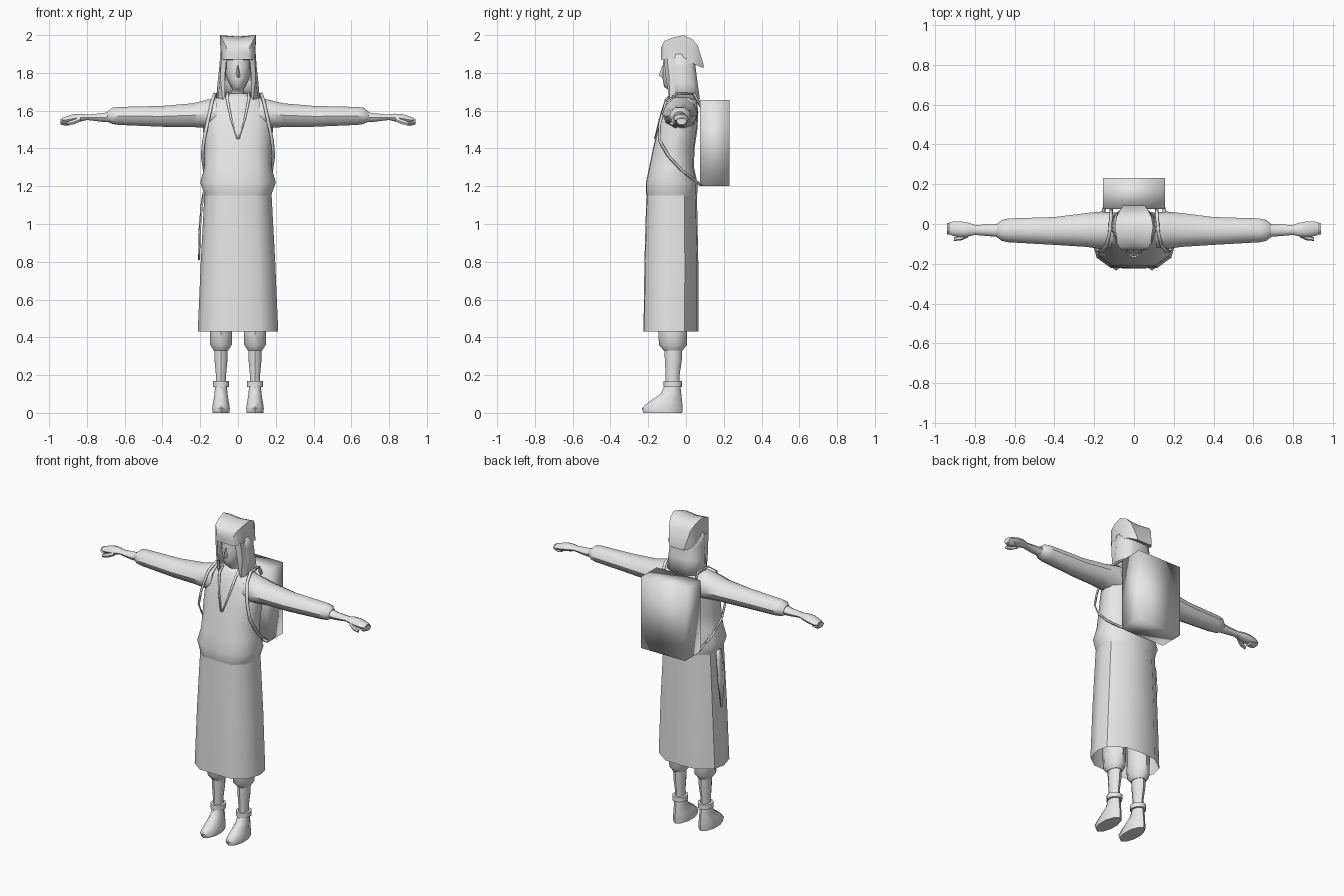
import bpy, bmesh, math
from mathutils import Vector

grey = bpy.data.materials.new("plain_grey")
grey.diffuse_color = (0.8, 0.8, 0.8, 1)


def finish(name, bm, mirror=False, angle=40, thickness=0):
    bmesh.ops.recalc_face_normals(bm, faces=bm.faces)
    me = bpy.data.meshes.new(name)
    bm.to_mesh(me)
    bm.free()
    me.materials.append(grey)
    ob = bpy.data.objects.new(name, me)
    bpy.context.collection.objects.link(ob)
    bpy.ops.object.select_all(action='DESELECT')
    ob.select_set(True)
    bpy.context.view_layer.objects.active = ob
    bpy.ops.object.shade_smooth_by_angle(angle=math.radians(angle))
    if thickness:
        sol = ob.modifiers.new("thickness", 'SOLIDIFY')
        sol.thickness = thickness
        sol.offset = 0
    if mirror:
        ob.modifiers.new("mirror", 'MIRROR')
    return ob


def loft(name, rings, cap_start=True, cap_end=True, closed=True, **kw):
    """Skin a series of point rings."""
    bm = bmesh.new()
    vs = [[bm.verts.new(p) for p in r] for r in rings]
    n = len(vs[0])
    for a, b in zip(vs, vs[1:]):
        for i in range(n if closed else n - 1):
            j = (i + 1) % n
            bm.faces.new((a[i], a[j], b[j], b[i]))
    if closed and cap_start:
        bm.faces.new(vs[0])
    if closed and cap_end:
        bm.faces.new(vs[-1])
    return finish(name, bm, **kw)


def oval(z, rx, y0, y1, cx=0, n=10):
    return [(cx + rx * math.sin(2 * math.pi * i / n),
             (y0 + y1) / 2 - (y1 - y0) / 2 * math.cos(2 * math.pi * i / n), z) for i in range(n)]


# Robe cross-section: flat front, bevelled corners, full sides
HALF = [(0, -1), (.55, -.97), (.88, -.62), (1, 0), (.93, .5), (.5, .95), (0, 1)]
SECTION = HALF + [(-x, y) for x, y in HALF[-2:0:-1]]


def robe_ring(z, rx, y0, y1):
    return [(rx * x, (y0 + y1) / 2 + y * (y1 - y0) / 2, z) for x, y in SECTION]


# Robe: open skirt and bloused torso
loft("robe_skirt", [robe_ring(*r) for r in [
    (.43, .213, -.225, .065), (.8, .197, -.22, .065), (1.15, .178, -.21, .058)]],
    cap_start=False, cap_end=False)
loft("robe_torso", [robe_ring(*r) for r in [
    (1.14, .175, -.205, .055), (1.165, .18, -.212, .06), (1.22, .2, -.212, .06),
    (1.3, .178, -.195, .042), (1.4, .178, -.175, .045), (1.5, .185, -.15, .06),
    (1.59, .18, -.125, .065), (1.64, .155, -.105, .06), (1.67, .11, -.09, .055),
    (1.69, .055, -.075, .04)]], cap_start=False, angle=60)

# Crossed collar edges forming a V on the chest
loft("collar_edge", [
    [(.0, -.166, 1.45), (.008, -.166, 1.45)],
    [(.032, -.14, 1.56), (.042, -.14, 1.56)],
    [(.05, -.108, 1.66), (.064, -.104, 1.66)],
    [(.05, -.07, 1.7), (.064, -.06, 1.695)]],
    closed=False, mirror=True, thickness=.006)


# Arms: sleeve, forearm, hand, all running along x
def arm_ring(x, z0, z1, y0, y1, n=10):
    return [(x, (y0 + y1) / 2 + (y1 - y0) / 2 * math.cos(2 * math.pi * i / n),
             (z0 + z1) / 2 + (z1 - z0) / 2 * math.sin(2 * math.pi * i / n)) for i in range(n)]


loft("sleeve", [arm_ring(*r) for r in [
    (.11, 1.49, 1.675, -.12, .06), (.17, 1.505, 1.66, -.125, .062), (.24, 1.51, 1.642, -.115, .055),
    (.4, 1.512, 1.628, -.105, .035), (.63, 1.522, 1.622, -.092, .028),
    (.665, 1.527, 1.618, -.085, .02), (.69, 1.54, 1.597, -.066, .0)]], mirror=True)
loft("forearm_and_hand", [arm_ring(*r) for r in [
    (.67, 1.537, 1.597, -.066, .0), (.72, 1.54, 1.587, -.062, -.002), (.8, 1.55, 1.58, -.055, -.005),
    (.83, 1.542, 1.585, -.062, .006), (.87, 1.535, 1.583, -.066, .013),
    (.91, 1.532, 1.57, -.06, .012), (.932, 1.538, 1.562, -.05, .006)]], mirror=True)
loft("thumb", [arm_ring(*r, n=6) for r in [
    (.835, 1.54, 1.568, -.068, -.04), (.87, 1.525, 1.555, -.083, -.055),
    (.905, 1.522, 1.542, -.085, -.066)]], mirror=True)
loft("curled_fingers", [arm_ring(*r, n=6) for r in [
    (.94, 1.525, 1.562, -.052, .004), (.915, 1.518, 1.545, -.055, .004),
    (.89, 1.522, 1.538, -.05, .0)]], mirror=True)

# Legs: trousers, shins, ankle bands, boots
CX = .09
for name, rows in {
    "trouser_leg": [(.9, .065, -.15, .01), (.43, .062, -.147, .006), (.36, .06, -.143, .004),
                    (.33, .04, -.118, -.018)],
    "shin": [(.35, .036, -.115, -.02), (.28, .036, -.112, -.022), (.2, .028, -.108, -.034),
             (.13, .03, -.108, -.032)],
    "ankle_band": [(.137, .036, -.11, -.028), (.138, .045, -.12, -.02), (.168, .045, -.12, -.02),
                   (.169, .03, -.108, -.032)],
    "boot": [(0, .047, -.225, -.02), (.025, .049, -.234, -.018), (.055, .044, -.2, -.02),
             (.1, .036, -.135, -.025), (.145, .033, -.112, -.03)],
}.items():
    loft(name, [oval(*r, cx=CX) for r in rows], mirror=True)

# Head: neck, face, nose
loft("head", [oval(*r, n=12) for r in [
    (1.65, .05, -.075, .03), (1.69, .04, -.07, .02), (1.712, .03, -.095, .02),
    (1.725, .038, -.116, .03), (1.77, .06, -.124, .04), (1.83, .07, -.124, .04),
    (1.9, .072, -.115, .04)]], angle=60)
loft("nose", [
    [(-.006, -.118, 1.84), (0, -.126, 1.84), (.006, -.118, 1.84)],
    [(-.014, -.115, 1.79), (0, -.144, 1.785), (.014, -.115, 1.79)],
    [(-.01, -.115, 1.775), (0, -.125, 1.775), (.01, -.115, 1.775)]])


# Hair: curtain round the back and sides
def hair_ring(z, rx, y0, y1):
    half = [(rx * .72, y0), (rx, y0 * .4), (rx * .9, y1 * .6), (rx * .5, y1)]
    return [(x, y, z) for x, y in half] + [(-x, y, z) for x, y in half[::-1]]


loft("hair", [hair_ring(*r) for r in [
    (1.9, .088, -.105, .04), (1.83, .093, -.1, .045), (1.75, .102, -.092, .055),
    (1.66, .11, -.075, .068)]], closed=False, thickness=.012, angle=60)
# Pointed side locks
loft("side_lock", [
    [(.06, -.118, 1.88), (.088, -.1, 1.88), (.09, -.06, 1.88)],
    [(.07, -.108, 1.78), (.094, -.09, 1.78), (.1, -.05, 1.78)],
    [(.07, -.088, 1.68), (.08, -.086, 1.65), (.105, -.06, 1.67)]], mirror=True)


# Hat: squared crown with a pointed flap at the back
def hat_ring(y, z0, z1, wb, wt):
    zm = z0 + (z1 - z0) * .45
    wm = (wb + wt) / 2
    return [(-wb, y, z0), (0, y, z0), (wb, y, z0), (wm, y, zm), (wt, y, z1),
            (0, y, z1 - .008), (-wt, y, z1), (-wm, y, zm)]


loft("hat", [hat_ring(*r) for r in [
    (-.132, 1.872, 1.935, .055, .06), (-.115, 1.87, 1.968, .078, .078),
    (-.07, 1.865, 1.987, .088, .088), (-.012, 1.86, 2.0, .09, .096),
    (.035, 1.85, 1.978, .088, .088), (.062, 1.838, 1.945, .08, .075),
    (.093, 1.825, 1.845, .05, .055)]])

# Backpack
bm = bmesh.new()
bmesh.ops.create_cube(bm, size=1)
for v in bm.verts:
    v.co = Vector((v.co.x * .31, .153 + v.co.y * .157, 1.428 + v.co.z * .456))
finish("backpack", bm, angle=180)

# Shoulder straps: flat bands from the pack over the shoulders and under the arms
STRAP = [(.115, .08, 1.62), (.118, .04, 1.69), (.125, -.05, 1.69), (.14, -.108, 1.645),
         (.165, -.14, 1.53), (.183, -.14, 1.44), (.19, -.095, 1.36), (.178, -.02, 1.28),
         (.15, .08, 1.205)]
loft("shoulder_strap", [[(x - .009, y - .004, z - .002), (x + .005, y + .006, z + .002)]
                        for x, y, z in STRAP], closed=False, mirror=True, thickness=.007)

# Hanging cloth on the hip
loft("hip_cloth", [
    [(-.178, -.09, 1.165), (-.184, -.045, 1.165)],
    [(-.19, -.1, 1.1), (-.194, -.035, 1.1)],
    [(-.2, -.1, .98), (-.204, -.035, .98)],
    [(-.206, -.07, .81), (-.207, -.06, .81)]], closed=False, thickness=.008)
